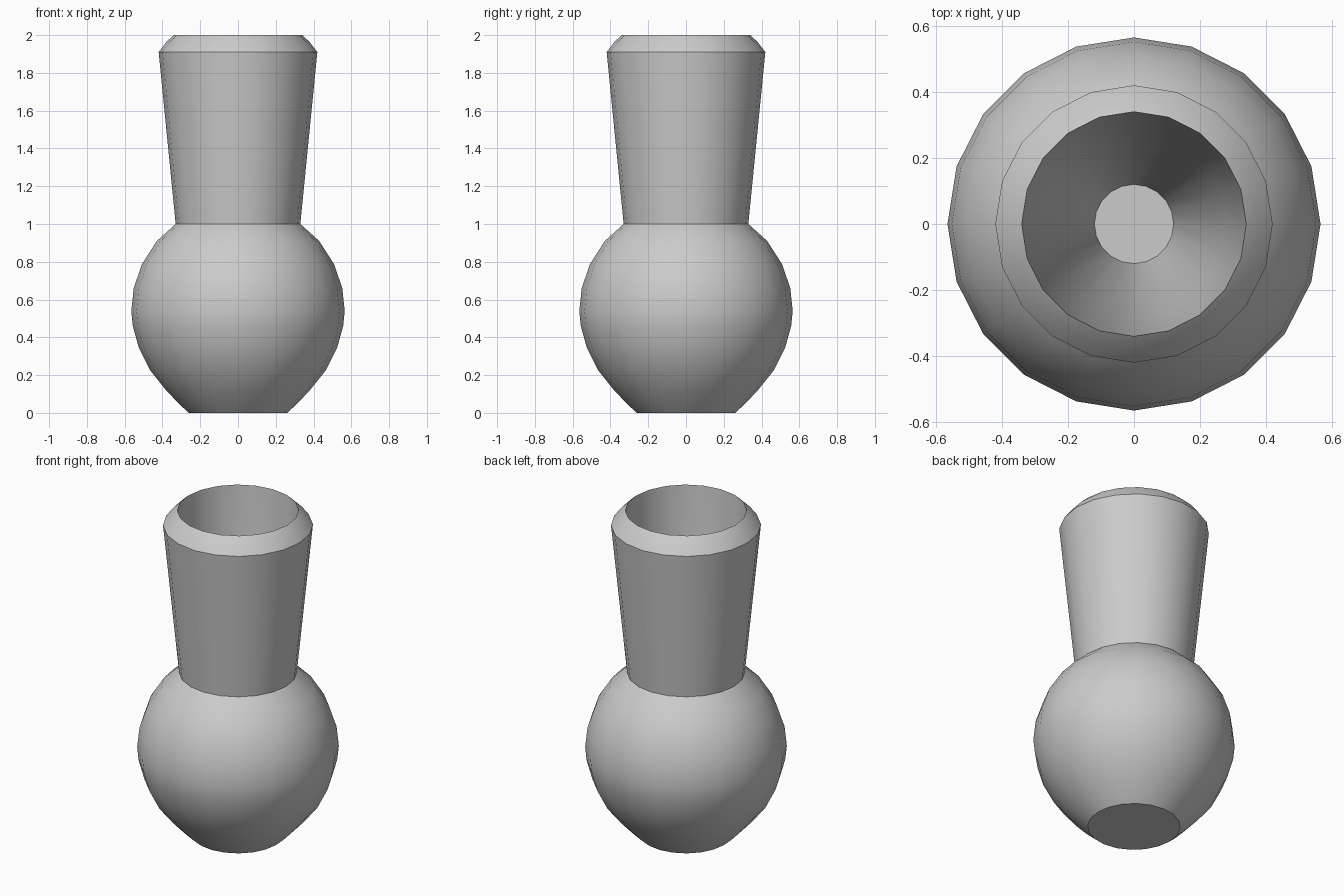
import bpy, bmesh, math

if "Cube" in bpy.data.objects:
    bpy.data.objects.remove(bpy.data.objects["Cube"])

SIDES = 20

# Radius / height profile: foot, round belly, flared neck, bevelled lip, inner wall, inner floor
PROFILE = [
    (0.26, 0.0), (0.315, 0.05), (0.385, 0.125), (0.465, 0.225), (0.525, 0.345),
    (0.557, 0.46), (0.565, 0.54), (0.552, 0.66), (0.51, 0.785), (0.43, 0.91),
    (0.33, 1.0), (0.42, 1.91), (0.378, 1.965), (0.34, 2.0),
    (0.28, 1.0), (0.12, 0.12),
]


def lathe(name, profile, sides):
    bm = bmesh.new()
    rings = []
    for r, z in profile:
        rings.append([bm.verts.new((r * math.cos(2 * math.pi * i / sides),
                                    r * math.sin(2 * math.pi * i / sides), z))
                      for i in range(sides)])
    for low, high in zip(rings, rings[1:]):
        for i in range(sides):
            j = (i + 1) % sides
            bm.faces.new((low[i], low[j], high[j], high[i]))
    # Close the foot and the inner floor
    bm.faces.new(rings[0][::-1])
    bm.faces.new(rings[-1])
    mesh = bpy.data.meshes.new(name)
    bm.to_mesh(mesh)
    bm.free()
    obj = bpy.data.objects.new(name, mesh)
    bpy.context.collection.objects.link(obj)
    return obj


# Vase body, smooth with crisp neck, lip and foot edges
vase = lathe("vase", PROFILE, SIDES)
bpy.context.view_layer.objects.active = vase
vase.select_set(True)
bpy.ops.object.shade_smooth_by_angle(angle=math.radians(32))
